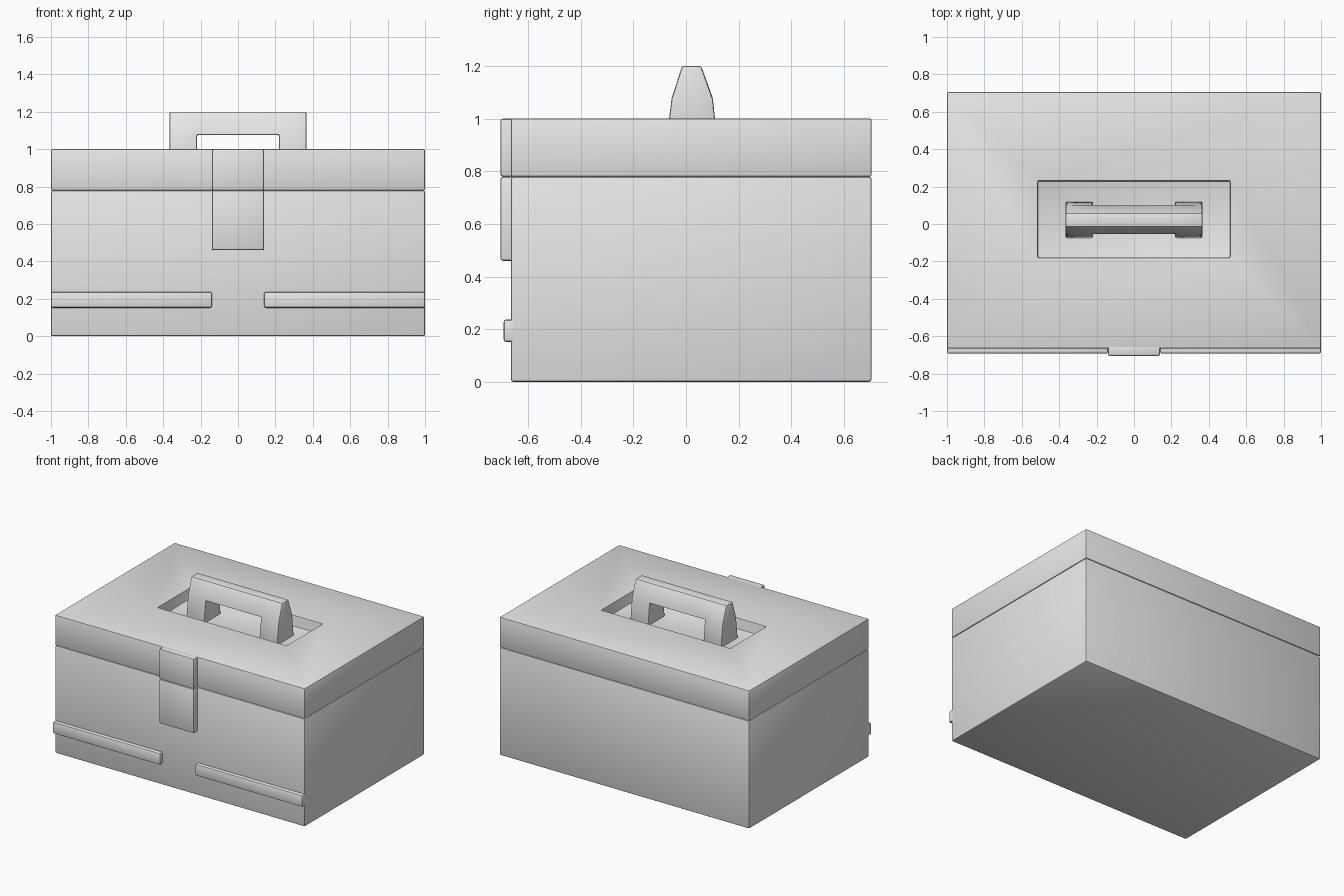
import bpy
import bmesh
from math import radians

cube = bpy.data.objects.get("Cube")
if cube:
    bpy.data.objects.remove(cube, do_unlink=True)

grey = bpy.data.materials.new("light grey")
grey.use_nodes = True
colour = (0.8, 0.8, 0.8, 1)
grey.diffuse_color = colour
grey.node_tree.nodes["Principled BSDF"].inputs["Base Color"].default_value = colour


def box(bm, x, y, z):
    """Add a box spanning the given ranges."""
    verts = bmesh.ops.create_cube(bm, size=1)["verts"]
    for v in verts:
        for axis, (low, high) in enumerate((x, y, z)):
            v.co[axis] = high if v.co[axis] > 0 else low


def finish(bm, name, width=0.01):
    """Round the sharp edges and make the object."""
    bmesh.ops.recalc_face_normals(bm, faces=bm.faces)
    sharp = [e for e in bm.edges if e.calc_face_angle(0) > radians(20)]
    bmesh.ops.bevel(bm, geom=sharp, offset=width, segments=2, profile=0.5, affect='EDGES', clamp_overlap=True)
    mesh = bpy.data.meshes.new(name)
    bm.to_mesh(mesh)
    bm.free()
    mesh.materials.append(grey)
    obj = bpy.data.objects.new(name, mesh)
    bpy.context.collection.objects.link(obj)
    bpy.ops.object.select_all(action='DESELECT')
    obj.select_set(True)
    bpy.context.view_layer.objects.active = obj
    bpy.ops.object.shade_smooth_by_angle(angle=radians(30))
    return obj


def box_part(name, x, y, z, width=0.01):
    bm = bmesh.new()
    box(bm, x, y, z)
    return finish(bm, name, width)


SIDE, FRONT, BACK, SEAM, TOP = 1, -0.665, 0.705, 0.78, 1

# Body
box_part("body", (-SIDE, SIDE), (FRONT, BACK), (0, SEAM))

# Lid with a sunken tray for the handle
bm = bmesh.new()
box(bm, (-SIDE, SIDE), (FRONT, BACK), (SEAM, TOP))
bm.normal_update()
top = max(bm.faces, key=lambda f: f.calc_center_median().z)
bmesh.ops.inset_region(bm, faces=[top], thickness=0.3)
for v in top.verts:
    v.co.x = 0.515 if v.co.x > 0 else -0.515
    v.co.y = 0.23 if v.co.y > 0 else -0.18
floor = bmesh.ops.extrude_discrete_faces(bm, faces=[top])["faces"][0]
for v in floor.verts:
    v.co.z = TOP - 0.08
finish(bm, "lid", 0.007)

# Latch in two halves
box_part("latch_upper", (-0.14, 0.14), (-0.705, FRONT + 0.03), (SEAM, TOP))
box_part("latch_lower", (-0.14, 0.14), (-0.705, FRONT + 0.03), (0.46, SEAM))

# Front rails
for side, name in ((-1, "right_rail"), (1, "left_rail")):
    box_part(name, sorted((side * 0.14, side * SIDE)), (-0.693, FRONT + 0.03), (0.152, 0.237))

# Handle: tapered bar over two flared legs, as one solid
levels = [(0.91, -0.075, 0.12), (1.075, -0.055, 0.102), (1.2, -0.015, 0.058)]
columns = [-0.365, -0.22, 0.22, 0.365]
bm = bmesh.new()
grid = {}
for i, x in enumerate(columns):
    for j, (z, front, back) in enumerate(levels):
        for k, y in enumerate((front, back)):
            grid[i, j, k] = bm.verts.new((x, y, z))


def quad(*keys):
    bm.faces.new([grid[key] for key in keys])


for i in range(3):
    for j in range(2):
        if (i, j) != (1, 0):
            for k in range(2):
                quad((i, j, k), (i + 1, j, k), (i + 1, j + 1, k), (i, j + 1, k))
    bottom = 1 if i == 1 else 0
    for j in (bottom, 2):
        quad((i, j, 0), (i + 1, j, 0), (i + 1, j, 1), (i, j, 1))
for i in range(4):
    for j in range(1 if i in (1, 2) else 2):
        quad((i, j, 0), (i, j + 1, 0), (i, j + 1, 1), (i, j, 1))
finish(bm, "handle", 0.008)
